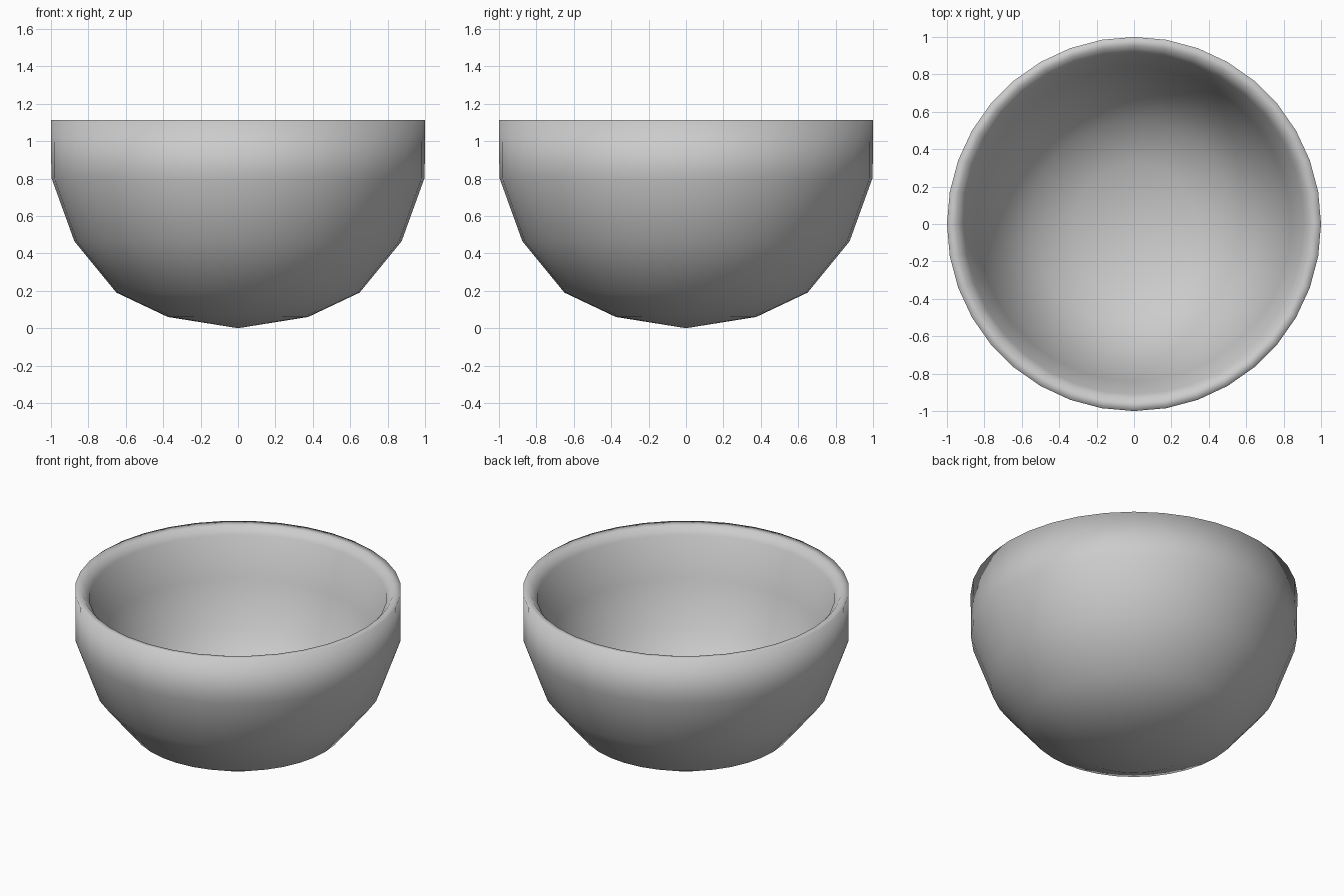
import bpy, bmesh, math

if "Cube" in bpy.data.objects:
    bpy.data.objects.remove(bpy.data.objects["Cube"])

SEG = 36
# radius, height: outer wall upward, rounded lip, then inner wall downward
PROFILE = [(0, 0), (0.375, 0.06), (0.65, 0.19), (0.875, 0.465), (0.998, 0.805), (1.0, 1.113),
           (0.95, 1.108), (0.91, 1.06), (0.84, 0.795), (0.73, 0.52), (0.55, 0.30), (0.32, 0.20), (0, 0.15)]

# bowl: lathe the closed profile around z
bm = bmesh.new()
verts = [bm.verts.new((r, 0, z)) for r, z in PROFILE]
edges = [bm.edges.new(p) for p in zip(verts, verts[1:])]
bmesh.ops.spin(bm, geom=verts + edges, cent=(0, 0, 0), axis=(0, 0, 1),
               angle=math.tau, steps=SEG, use_duplicate=False)
bmesh.ops.remove_doubles(bm, verts=bm.verts, dist=0.0005)
bmesh.ops.recalc_face_normals(bm, faces=bm.faces)
for f in bm.faces:
    f.smooth = True
mesh = bpy.data.meshes.new("bowl")
bm.to_mesh(mesh)
bm.free()
bowl = bpy.data.objects.new("bowl", mesh)
bpy.context.collection.objects.link(bowl)
